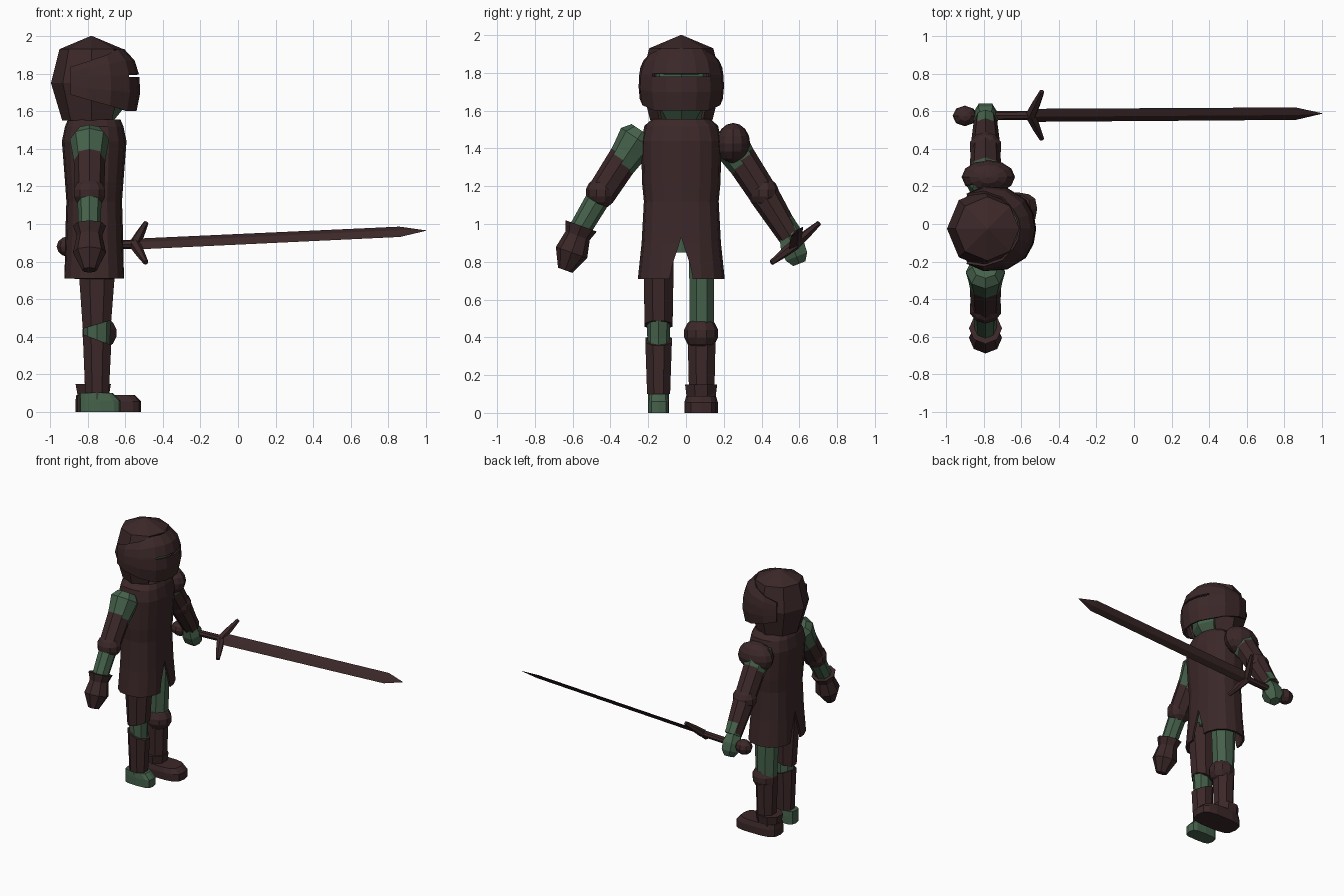
import bpy, bmesh
from math import sin, cos, pi, radians
from mathutils import Vector, Matrix

cube = bpy.data.objects.get("Cube")
if cube:
    bpy.data.objects.remove(cube)


def material(name, rgb):
    m = bpy.data.materials.new(name)
    m.use_nodes = True
    m.diffuse_color = (*rgb, 1)
    m.node_tree.nodes["Principled BSDF"].inputs["Base Color"].default_value = (*rgb, 1)
    return m


ARMOUR = material("dark brown armour", (0.045, 0.021, 0.022))
BODY = material("green body", (0.06, 0.12, 0.07))
MID = -0.025      # body centre line in y
ARM_X = -0.79


def finish(name, bm, mat):
    bmesh.ops.recalc_face_normals(bm, faces=bm.faces)
    mesh = bpy.data.meshes.new(name)
    bm.to_mesh(mesh)
    bm.free()
    mesh.materials.append(mat)
    ob = bpy.data.objects.new(name, mesh)
    bpy.context.collection.objects.link(ob)
    return ob


def spow(v, p):
    return (abs(v) ** p) * (1 if v >= 0 else -1)


def skin(bm, rings):
    """Joins rings of vertices with quads."""
    for a, b in zip(rings, rings[1:]):
        n = len(a)
        for i in range(n):
            j = (i + 1) % n
            bm.faces.new((a[i], a[j], b[j], b[i]))


def column(name, mat, cx, cy, rows, sides=8, p=1.0, turn=0.0, bottom=True):
    """Upright stack of ellipses; each row is (z, rx, ry, dx, tilt)."""
    bm = bmesh.new()
    rings = []
    for row in rows:
        z, rx, ry, dx, tilt = (*row, 0, 0)[:5]
        ring = []
        for i in range(sides):
            t = turn + 2 * pi * i / sides
            x, y = rx * spow(cos(t), p), ry * spow(sin(t), p)
            ring.append(bm.verts.new((cx + dx + x, cy + y, z + tilt * x)))
        rings.append(ring)
    skin(bm, rings)
    if bottom:
        bm.faces.new(rings[0])
    bm.faces.new(rings[-1])
    return finish(name, bm, mat)


def limb(name, mat, a, b, rows, sides=8, flat=1.0, roll=0.0):
    """Turned part from a to b; each row is (fraction, radius)."""
    a, b = Vector(a), Vector(b)
    turn = Vector((0, 0, 1)).rotation_difference(b - a).to_matrix() @ Matrix.Rotation(roll, 3, 'Z')
    bm = bmesh.new()
    rings = []
    for f, r in rows:
        c = a.lerp(b, f)
        rings.append([bm.verts.new(c + turn @ Vector((r * cos(2 * pi * i / sides),
                      flat * r * sin(2 * pi * i / sides), 0))) for i in range(sides)])
    skin(bm, rings)
    bm.faces.new(rings[0])
    bm.faces.new(rings[-1])
    return finish(name, bm, mat)


def ball(name, mat, centre, size, u=10, v=7):
    bm = bmesh.new()
    bmesh.ops.create_uvsphere(bm, u_segments=u, v_segments=v, radius=1,
                              matrix=Matrix.Translation(centre) @ Matrix.Diagonal((*size, 1)))
    return finish(name, bm, mat)


def shell(ob, thickness):
    mod = ob.modifiers.new("thickness", 'SOLIDIFY')
    mod.thickness = thickness
    mod.offset = -1


# Head inside the helmet
column("head", BODY, -0.77, MID, [(1.54, 0.1, 0.1), (1.62, 0.165, 0.16),
       (1.85, 0.175, 0.165), (1.93, 0.1, 0.1)])

# Helmet skull, open at the face and underneath
SKULL = [(1.55, 0.155, 0.165), (1.75, 0.215, 0.215), (1.93, 0.17, 0.17), (2.0, 0.004, 0.004)]
bm = bmesh.new()
rings = [[bm.verts.new((-0.78 + rx * cos(i * pi / 4), MID + ry * sin(i * pi / 4), z))
          for i in range(8)] for z, rx, ry in SKULL]
skin(bm, rings)
bm.faces.new(rings[-1])
bmesh.ops.delete(bm, context='FACES', geom=[f for f in bm.faces
                 if f.calc_center_median().x > -0.68 and f.calc_center_median().z < 1.9])
shell(finish("helmet", bm, ARMOUR), 0.015)

# Visor wrapping the face, narrowing to the pivots, with an eye slit
VISOR = [(1.6, 0.24), (1.7, 0.26), (1.782, 0.255), (1.797, 0.253), (1.87, 0.23), (1.93, 0.175)]
ANGLES = [-120, -95, -65, -38, -19, 0, 19, 38, 65, 95, 120]
bm = bmesh.new()
grid = []
for z, r in VISOR:
    line = []
    for deg in ANGLES:
        k = 1 - max(0, abs(deg) - 38) / 82
        rad = 0.222 + (r - 0.222) * k
        line.append(bm.verts.new((-0.78 + rad * cos(radians(deg)), MID + rad * 0.97 * sin(radians(deg)),
                                  1.76 + (z - 1.76) * (0.45 + 0.55 * k))))
    grid.append(line)
for i in range(len(VISOR) - 1):
    for j in range(len(ANGLES) - 1):
        if i == 2 and abs(ANGLES[j] + ANGLES[j + 1]) < 70:
            continue
        bm.faces.new((grid[i][j], grid[i][j + 1], grid[i + 1][j + 1], grid[i + 1][j]))
shell(finish("visor", bm, ARMOUR), 0.015)

# Tunic, with a slit front and back
tunic = column("tunic", ARMOUR, -0.765, MID, [
    (0.71, 0.165, 0.23), (0.9, 0.155, 0.21), (1.12, 0.148, 0.198), (1.22, 0.155, 0.208),
    (1.44, 0.172, 0.212), (1.52, 0.155, 0.195), (1.555, 0.14, 0.155)],
    sides=16, p=0.8, bottom=False)
shell(tunic, 0.015)
bm = bmesh.new()
SLIT = [(-0.06, 0.6), (-0.06, 0.72), (-0.045, 0.79), (-0.025, 0.85), (0, 0.93),
        (0.025, 0.85), (0.045, 0.79), (0.06, 0.72), (0.06, 0.6)]
face = bm.faces.new([bm.verts.new((-1.2, MID + y, z)) for y, z in SLIT])
new = bmesh.ops.extrude_face_region(bm, geom=[face])["geom"]
bmesh.ops.translate(bm, vec=(0.9, 0, 0), verts=[g for g in new if isinstance(g, bmesh.types.BMVert)])
cutter = finish("slit_cutter", bm, ARMOUR)
cutter.hide_render = True
cutter.hide_viewport = True
cut = tunic.modifiers.new("slit", 'BOOLEAN')
cut.operation = 'DIFFERENCE'
cut.object = cutter
column("pelvis", BODY, -0.765, MID, [(0.85, 0.11, 0.15), (1.1, 0.12, 0.16)])

# Arms, right arm is side -1, left arm side 1
for side, word, y0, y1, y2 in ((-1, "right", -0.23, -0.45, -0.58), (1, "left", 0.19, 0.41, 0.56)):
    def at(y, z):
        return (ARM_X, y, z)
    limb(word + "_upper_arm", BODY, at(y0, 1.49), at(y1, 1.16),
         [(0, 0.07), (0.12, 0.105), (0.35, 0.09), (1, 0.06)])
    limb(word + "_forearm", BODY, at(y1, 1.16), at(y2, 0.94), [(0, 0.065), (1, 0.058)])
    limb(word + "_upper_arm_plate", ARMOUR, at(y1 - side * 0.14, 1.375), at(y1, 1.16),
         [(0, 0.085), (1, 0.078)])
    ball(word + "_elbow_guard", ARMOUR, at(y1, 1.165), (0.09, 0.082, 0.082))
ball("left_shoulder_guard", ARMOUR, (-0.775, 0.25, 1.425), (0.142, 0.09, 0.11), 12, 8)
limb("left_forearm_plate", ARMOUR, (ARM_X, 0.41, 1.16), (ARM_X, 0.55, 0.935), [(0, 0.08), (1, 0.062)])
limb("left_hand", BODY, (ARM_X, 0.54, 0.94), (ARM_X, 0.6, 0.79),
     [(0, 0.055), (0.4, 0.075), (0.75, 0.07), (1, 0.04)], sides=6)
limb("right_gauntlet", ARMOUR, (ARM_X, -0.555, 0.99), (ARM_X, -0.64, 0.755),
     [(0, 0.088), (0.22, 0.068), (0.6, 0.088), (1, 0.04)])

# Right leg: thigh and shin plates with the knee and foot bare
RY, LY = -0.145, 0.083
column("right_leg", BODY, -0.75, RY, [(0.05, 0.06, 0.055), (0.4, 0.07, 0.06), (0.85, 0.09, 0.07)])
column("right_thigh_plate", ARMOUR, -0.75, RY, [(0.465, 0.082, 0.08, 0, 0.3), (0.88, 0.115, 0.088)],
       turn=pi / 8)
column("right_shin_plate", ARMOUR, -0.75, RY, [(0.1, 0.068, 0.066), (0.385, 0.082, 0.076, 0, -0.38)],
       turn=pi / 8)
column("right_foot", BODY, -0.735, RY, [(0, 0.11, 0.056), (0.06, 0.11, 0.056), (0.1, 0.09, 0.052, -0.02)],
       sides=12, p=0.55)

# Left leg: bare thigh above the knee guard, shin plate and boot
column("left_leg", BODY, -0.75, LY, [(0.1, 0.06, 0.06), (0.45, 0.08, 0.07), (0.88, 0.1, 0.072)],
       turn=pi / 8)
ball("left_knee_guard", ARMOUR, (-0.737, LY - 0.003, 0.42), (0.097, 0.092, 0.09))
column("left_shin_plate", ARMOUR, -0.75, LY, [(0.08, 0.068, 0.072), (0.4, 0.08, 0.08)], turn=pi / 8)
column("left_boot", ARMOUR, -0.69, LY - 0.003, [(0, 0.175, 0.09), (0.055, 0.175, 0.09),
       (0.09, 0.155, 0.08, -0.015)], sides=14, p=0.6)
column("left_boot_cuff", ARMOUR, -0.77, LY - 0.003, [(0.06, 0.085, 0.08), (0.15, 0.102, 0.092)],
       turn=pi / 8)

# Sword held level in the left hand
POMMEL, GUARD, TIP = (-0.9, 0.575, 0.88), (-0.55, 0.578, 0.893), (1.0, 0.588, 0.965)
ball("sword_pommel", ARMOUR, POMMEL, (0.065, 0.055, 0.055), 8, 6)
limb("sword_grip", ARMOUR, POMMEL, GUARD, [(0, 0.024), (1, 0.024)])
limb("sword_blade", ARMOUR, GUARD, TIP, [(0, 0.045), (0.91, 0.043), (1, 0.002)],
     sides=4, flat=0.27, roll=radians(130))
for i, end in enumerate(((-0.49, 0.705, 1.005), (-0.49, 0.452, 0.795))):
    limb("sword_guard_" + ("upper", "lower")[i], ARMOUR, GUARD, end, [(0, 0.03), (0.5, 0.024), (1, 0.014)],
         sides=6)
